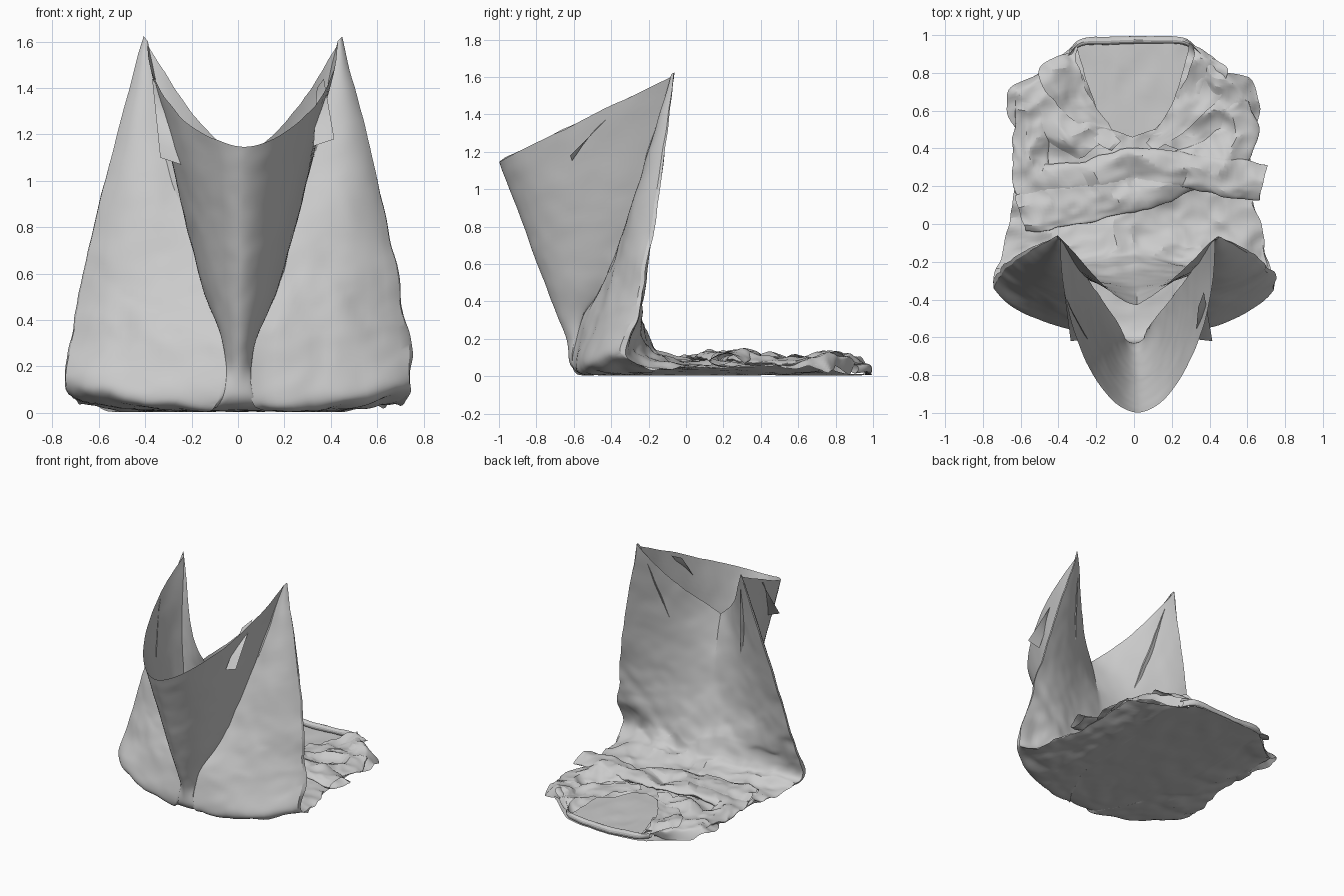
import bpy, bmesh, math
from mathutils import Vector, noise

if "Cube" in bpy.data.objects:
    bpy.data.objects.remove(bpy.data.objects["Cube"])


def spline(pts, t):
    """Catmull-Rom through pts, t in 0..1"""
    n = len(pts) - 1
    i = min(int(t * n), n - 1)
    f = t * n - i
    p = [Vector(pts[min(max(k, 0), n)]) for k in (i - 1, i, i + 1, i + 2)]
    return 0.5 * (2 * p[1] + (p[2] - p[0]) * f + (2 * p[0] - 5 * p[1] + 4 * p[2] - p[3]) * f * f
                  + (3 * p[1] - p[0] - 3 * p[2] + p[3]) * f ** 3)


def spline1(vals, t):
    return spline([(x, 0, 0) for x in vals], t).x


def crumple(p, amt, freq=5.5):
    """Sharp-ridged cloth wrinkles"""
    n = noise.noise_vector(p * freq) + 0.4 * noise.noise_vector(p * freq * 2.3)
    ridge = 0.5 - abs(noise.noise(p * freq * 0.8 + Vector((9, 3, 5)))) * 2
    fine = 0.5 - abs(noise.noise(p * freq * 1.9 + Vector((2, 7, 1)))) * 2
    q = p + n * amt * 0.8 + Vector((0, 0, (ridge + 0.3 * fine) * amt * 0.9))
    q.z = max(q.z, 0.004)
    return q


def sheet(name, fn, nu, nv, angle=24):
    """Grid surface from fn(u, v)"""
    bm = bmesh.new()
    g = [[bm.verts.new(fn(i / nu, j / nv)) for i in range(nu + 1)] for j in range(nv + 1)]
    for j in range(nv):
        for i in range(nu):
            bm.faces.new((g[j][i], g[j][i + 1], g[j + 1][i + 1], g[j + 1][i]))
    bmesh.ops.remove_doubles(bm, verts=bm.verts, dist=0.0005)
    bmesh.ops.recalc_face_normals(bm, faces=bm.faces)
    me = bpy.data.meshes.new(name)
    bm.to_mesh(me)
    bm.free()
    ob = bpy.data.objects.new(name, me)
    bpy.context.collection.objects.link(ob)
    bpy.context.view_layer.objects.active = ob
    ob.select_set(True)
    bpy.ops.object.shade_smooth_by_angle(angle=math.radians(angle))
    ob.select_set(False)
    return ob


# Guide lines of the bent cloth tube, from raised hem to the collar end on the floor
BACK = [(0, -.43, 1.08), (0, -.36, .8), (0, -.30, .5), (0, -.22, .26),
        (0, -.12, .12), (0, .04, .08), (0, .25, .08), (0, .45, .08)]
FOLD = [(.43, -.06, 1.62), (.585, -.13, 1.05), (.685, -.2, .62), (.735, -.25, .36),
        (.76, -.31, .13), (.69, -.10, .05), (.63, .25, .05), (.63, .70, .06)]
CREASE = [(.41, -.08, 1.6), (.275, -.27, .97), (.165, -.42, .55), (.06, -.575, .26),
          (.09, -.575, .03), (.28, -.2, .008), (.32, .3, .008), (.31, .95, .01)]
FRONT = [(0, -1, 1.15), (0, -.885, .85), (0, -.765, .52), (0, -.64, .2),
         (0, -.58, .03), (0, -.22, .008), (0, .3, .008), (0, .995, .01)]
BULGE = [.012, .06, .06, .06, .09, .02, 0, 0]


def body(u, v):
    u = u * 2 - 1
    s, side = abs(u), (1 if u >= 0 else -1)
    b, o, c, f = (spline(k, v) for k in (BACK, FOLD, CREASE, FRONT))
    up = max(0, 1 - v * 1.8)
    amt = .007 + .025 * min(1, max(0, (v - .2) * 2.5))
    if s < .38:                                   # back panel
        t = s / .38
        p = b.lerp(o, t)
        p.z -= .06 * up * math.sin(math.pi * t)
        p.y -= (.04 if side > 0 else .09) * up * math.sin(math.pi * t) * (1 - t)
    elif s < .65:                                 # front of the side wings
        t = (s - .38) / .27
        p = o.lerp(c, t)
        p.y -= spline1(BULGE, v) * math.sin(math.pi * t ** .7)
        k = min(1, max(0, (v - .42) / .2))        # flatten onto the floor
        p.z *= 1 - .8 * k * k * (3 - 2 * k) * math.sin(math.pi / 2 * t)
        amt = min(amt, .014)
    else:                                         # forward bulging front panel
        t = (s - .65) / .35
        k = math.sin(t * math.pi / 2)
        w = max(0, math.cos(t * math.pi / 2)) ** 1.15
        p = Vector((c.x * w, c.y + (f.y - c.y) * k, c.z + (f.z - c.z) * k))
        amt = .006
    p.x *= side
    p.x += .02 * up
    return crumple(p, amt)


sheet("garment_body", body, 160, 110)

# Small loose flaps inside the raised hem
for side in (-1, 1):
    def flap(u, v, side=side):
        a = Vector((.37, -.36, 1.44)).lerp(Vector((.34, -.44, 1.4)), u)
        b = Vector((.335, -.62, 1.1)).lerp(Vector((.245, -.61, 1.07)), u)
        p = a.lerp(b, v)
        if side > 0:
            p.z += .08 * v
            p.x += .08 * v
        p.x *= side
        return p
    sheet("hem_flap", flap, 2, 6)


# Sleeves folded across the chest, as flattened tubes
def sleeve(name, path, widths, height):
    def fn(u, v):
        p = spline(path, v)
        d = spline(path, min(1, v + .02)) - spline(path, max(0, v - .02))
        n = Vector((-d.y, d.x, 0)).normalized()
        a = u * 2 * math.pi
        q = p + n * spline1(widths, v) * math.cos(a) + Vector((0, 0, height * math.sin(a)))
        return crumple(q, .036)
    sheet(name, fn, 40, 80)


sleeve("right_sleeve", [(.52, .64, .06), (.55, .46, .07), (.42, .34, .085),
                        (0, .19, .095), (-.35, .1, .09), (-.6, .06, .07)],
       [.1, .11, .12, .12, .11, .1], .024)
sleeve("left_sleeve", [(-.52, .64, .06), (-.55, .42, .06), (-.48, .2, .07),
                       (0, .3, .1), (.4, .26, .1), (.69, .22, .08)],
       [.1, .1, .11, .09, .1, .09], .024)

# Crumpled shoulders and lapels around the neck opening
for side in (-1, 1):
    def shoulder(u, v, side=side):
        inner = [(.29, .95, .05), (.27, .82, .06), (.18, .6, .05), (.08, .45, .07)]
        outer = [(.35, .87, .02), (.65, .72, .04), (.62, .5, .04), (.3, .36, .07)]
        p = spline(inner, v).lerp(spline(outer, v), u)
        p.z += .06 * math.sin(math.pi * u) * (1 - .5 * v)
        p.x *= side
        return crumple(p, .036)
    sheet("shoulder", shoulder, 32, 40)

    def lapel(u, v, side=side):
        a = spline([(.3, .95, .05), (.3, .84, .1), (.2, .62, .09), (.07, .43, .09)], v)
        b = spline([(.34, .92, .05), (.5, .8, .12), (.36, .58, .1), (.12, .38, .1)], v)
        p = a.lerp(b, u)
        p.x *= side
        return crumple(p, .025, 7)
    sheet("lapel", lapel, 14, 32)


# Rolled back collar
def collar(u, v):
    p = spline([(-.34, .9, .04), (-.26, .965, .04), (0, .975, .03), (.26, .965, .04), (.34, .9, .04)], v)
    a = u * 2 * math.pi
    return crumple(p + Vector((0, .02 * math.cos(a), .022 * math.sin(a))), .008)


sheet("back_collar", collar, 12, 32)
